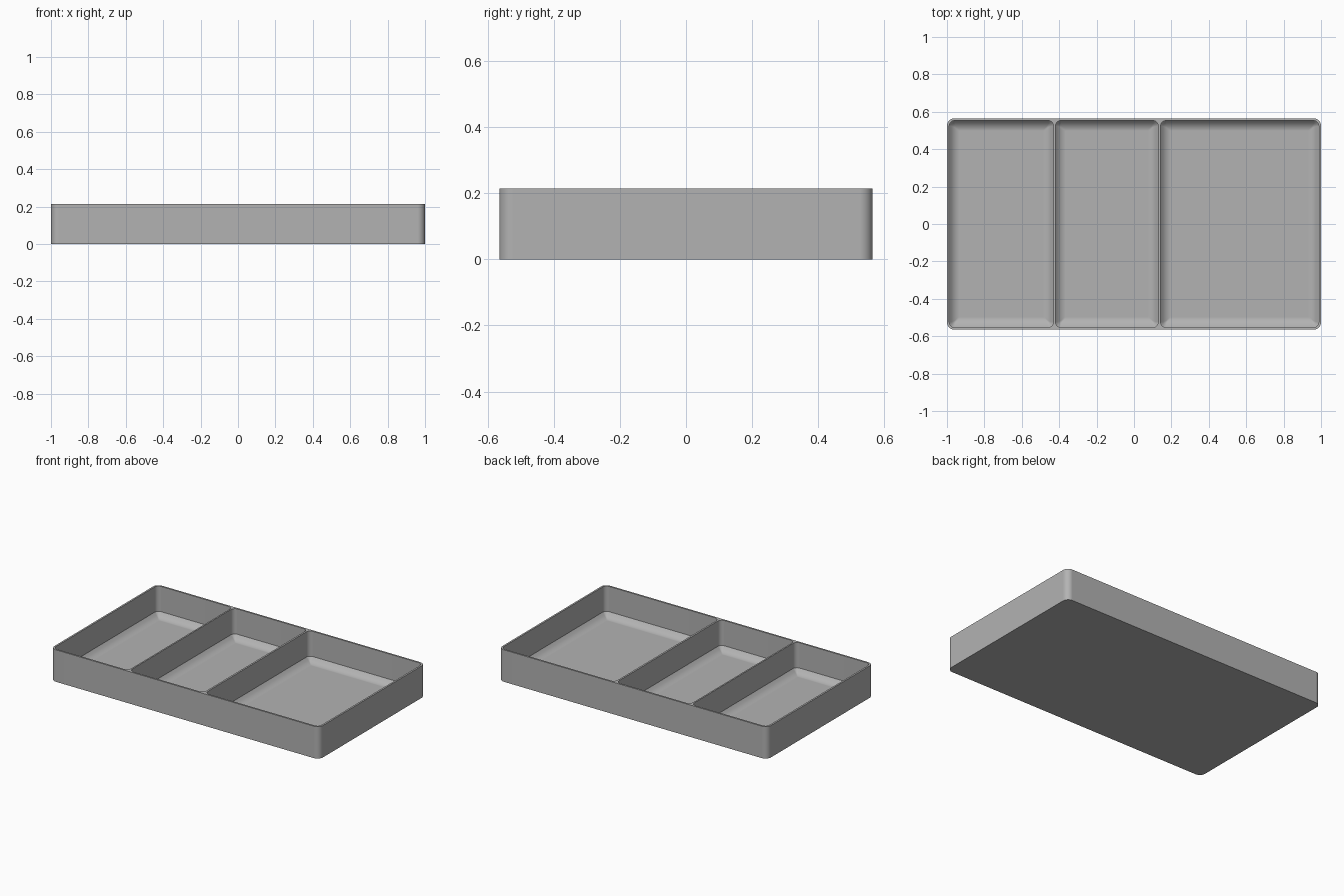
import bpy, bmesh
from math import sin, cos, pi, radians

cube = bpy.data.objects.get("Cube")
if cube:
    bpy.data.objects.remove(cube)

HALF_X, HALF_Y, HEIGHT = 1.0, 0.565, 0.215
WALL, FLOOR = 0.012, 0.012
CORNER, POCKET_CORNER, STEPS = 0.04, 0.03, 8
POCKETS = [(-HALF_X + WALL, -0.43), (-0.42, 0.13), (0.142, HALF_X - WALL)]
# Curved foot of each pocket wall: (inset, height)
FOOT = [(0, 0.045), (0.014, 0.028), (0.03, 0.017), (0.046, FLOOR), (0.055, FLOOR)]

bm = bmesh.new()


def rounded_loop(x0, x1, y, z, r):
    """Ring of vertices around a rounded rectangle."""
    corners = [(x1 - r, y - r), (x0 + r, y - r), (x0 + r, r - y), (x1 - r, r - y)]
    ring = []
    for i, (cx, cy) in enumerate(corners):
        for s in range(STEPS + 1):
            a = (i + s / STEPS) * pi / 2
            ring.append(bm.verts.new((cx + r * cos(a), cy + r * sin(a), z)))
    return ring


def pairs(ring):
    return zip(ring, ring[1:] + ring[:1])


def bridge(low, high):
    for (a, b), (c, d) in zip(pairs(low), pairs(high)):
        bm.faces.new((a, b, d, c))


# Outer wall and underside
base = rounded_loop(-HALF_X, HALF_X, HALF_Y, 0, CORNER)
rim = rounded_loop(-HALF_X, HALF_X, HALF_Y, HEIGHT, CORNER)
bridge(base, rim)
bm.faces.new(base)
rim_rings = [rim]

# Three pockets with curved feet and flat floors
for x0, x1 in POCKETS:
    ring = rounded_loop(x0, x1, HALF_Y - WALL, HEIGHT, POCKET_CORNER)
    rim_rings.append(ring)
    for inset, z in FOOT:
        lower = rounded_loop(x0 + inset, x1 - inset, HALF_Y - WALL - inset, z,
                             max(POCKET_CORNER - inset, 0.006))
        bridge(ring, lower)
        ring = lower
    bm.faces.new(ring)

# Flat rim and divider tops, filled around the pocket openings
edges = [bm.edges.get(pair) for ring in rim_rings for pair in pairs(ring)]
bmesh.ops.triangle_fill(bm, edges=edges, use_beauty=True, normal=(0, 0, 1))
bmesh.ops.recalc_face_normals(bm, faces=bm.faces)

mesh = bpy.data.meshes.new("divided_tray")
bm.to_mesh(mesh)
bm.free()
tray = bpy.data.objects.new("divided_tray", mesh)
bpy.context.collection.objects.link(tray)

# Plain grey
grey = bpy.data.materials.new("plain_grey")
grey.use_nodes = True
colour = (0.45, 0.45, 0.45, 1)
grey.diffuse_color = colour
grey.node_tree.nodes["Principled BSDF"].inputs["Base Color"].default_value = colour
mesh.materials.append(grey)

# Smooth corners and feet, crisp rim
bpy.ops.object.select_all(action="DESELECT")
tray.select_set(True)
bpy.context.view_layer.objects.active = tray
bpy.ops.object.shade_smooth_by_angle(angle=radians(30))
weighted = tray.modifiers.new("flat_walls", "WEIGHTED_NORMAL")
weighted.keep_sharp = True
